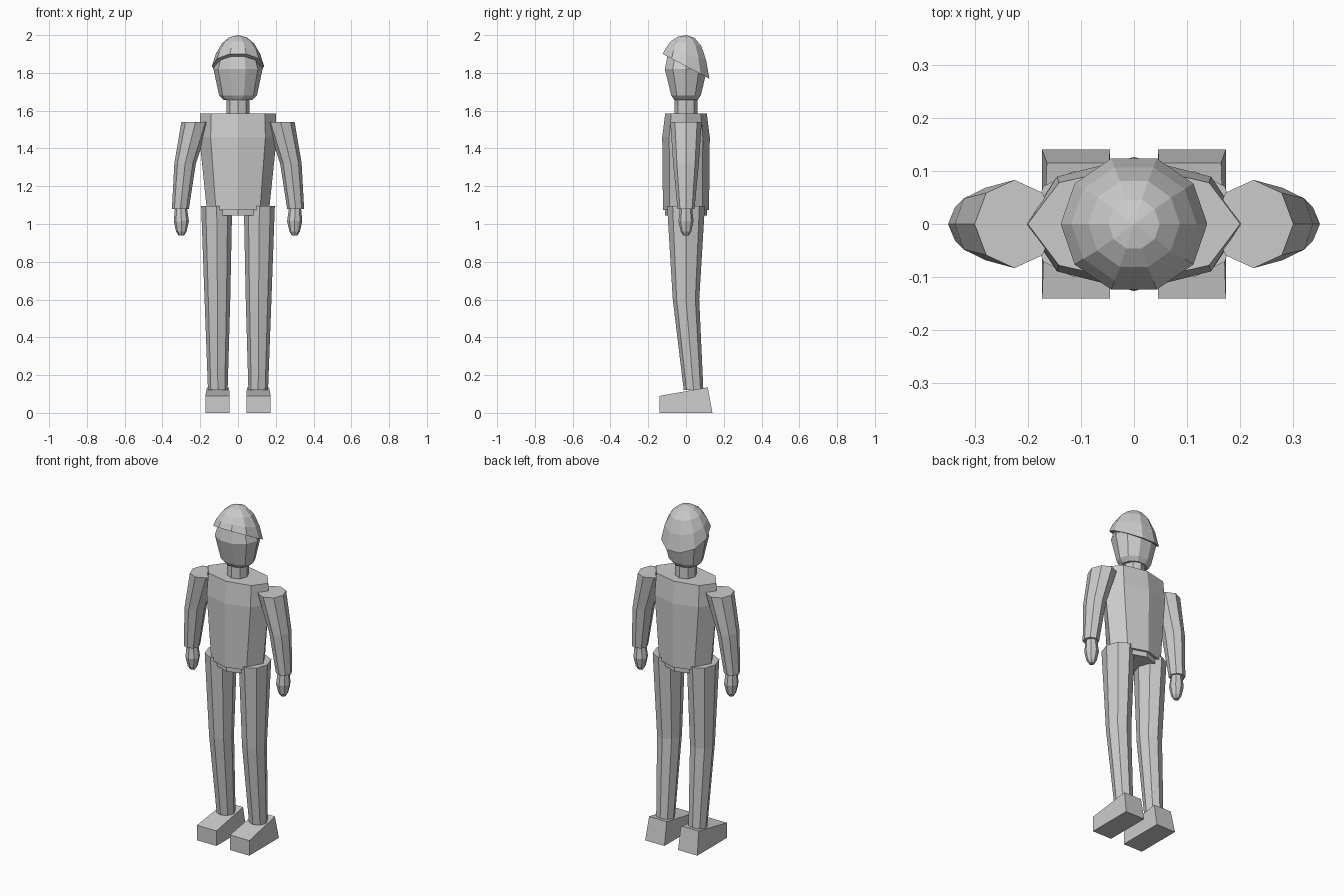
import bpy, bmesh, math

cube = bpy.data.objects.get("Cube")
if cube:
    bpy.data.objects.remove(cube)

grey = bpy.data.materials.new("light grey")
grey.use_nodes = True
COLOUR = (0.6, 0.6, 0.6, 1)
grey.diffuse_color = COLOUR
grey.node_tree.nodes["Principled BSDF"].inputs["Base Color"].default_value = COLOUR


def finish(name, bm):
    bmesh.ops.recalc_face_normals(bm, faces=bm.faces)
    mesh = bpy.data.meshes.new(name)
    bm.to_mesh(mesh)
    bm.free()
    mesh.materials.append(grey)
    obj = bpy.data.objects.new(name, mesh)
    bpy.context.collection.objects.link(obj)
    return obj


def loft(name, rings, sides=8):
    """Skin elliptical rings (cx, cy, z, rx, ry, slope) and cap both ends."""
    bm = bmesh.new()
    loops = []
    for cx, cy, z, rx, ry, *slope in rings:
        tilt = slope[0] if slope else 0
        loop = []
        for i in range(sides):
            a = math.tau * i / sides
            y = ry * math.sin(a)
            loop.append(bm.verts.new((cx + rx * math.cos(a), cy + y, z - tilt * y)))
        loops.append(loop)
    for low, high in zip(loops, loops[1:]):
        for i in range(sides):
            j = (i + 1) % sides
            bm.faces.new((low[i], low[j], high[j], high[i]))
    bm.faces.new(loops[0])
    bm.faces.new(loops[-1])
    bmesh.ops.remove_doubles(bm, verts=bm.verts, dist=0.0005)
    return finish(name, bm)


def foot(name, side):
    """Wedge shoe: side profile extruded across x, narrower at the heel top."""
    bm = bmesh.new()
    profile = [(-0.14, 0), (0.14, 0), (0.115, 0.135), (-0.14, 0.09)]
    inner = [bm.verts.new((side * 0.045, y, z)) for y, z in profile]
    outer = [bm.verts.new((side * 0.173, y, z)) for y, z in profile]
    outer[2].co.x = side * 0.164
    inner[2].co.x = side * 0.047
    for i in range(4):
        j = (i + 1) % 4
        bm.faces.new((inner[i], inner[j], outer[j], outer[i]))
    bm.faces.new(inner)
    bm.faces.new(outer)
    finish(name, bm)


# Torso and pelvis
loft("torso", [(0, 0, 1.075, 0.165, 0.122), (0, 0, 1.46, 0.205, 0.126),
               (0, 0, 1.585, 0.2, 0.11)])
loft("pelvis", [(0, 0, 1.045, 0.13, 0.11), (0, 0, 1.1, 0.14, 0.11)])

# Neck, head and cap
loft("neck", [(0, 0, 1.57, 0.06, 0.06), (0, 0, 1.67, 0.06, 0.06)])
loft("head", [(0, 0, 1.657, 0.075, 0.065), (0, 0, 1.68, 0.1, 0.082),
              (0, 0, 1.82, 0.13, 0.118), (0, 0, 1.89, 0.1, 0.095, 0.4)], 10)
loft("cap", [(0, 0, 1.835, 0.138, 0.13, 0.53), (0, 0, 1.9, 0.118, 0.112, 0.3),
             (0, 0, 1.955, 0.086, 0.085, 0.15), (0, 0, 1.988, 0.048, 0.048, 0.06),
             (0, 0, 2.0, 0, 0)], 10)

# Limbs on both sides
for label, s in (("left", 1), ("right", -1)):
    loft(label + "_arm", [(s * 0.305, 0, 1.08, 0.045, 0.045),
                          (s * 0.28, 0, 1.32, 0.057, 0.068),
                          (s * 0.225, 0, 1.54, 0.075, 0.083)])
    loft(label + "_hand", [(s * 0.3, 0, 0.94, 0.015, 0.015),
                           (s * 0.3, 0, 0.96, 0.028, 0.028),
                           (s * 0.3, 0, 1.015, 0.04, 0.04),
                           (s * 0.302, 0, 1.085, 0.032, 0.032)])
    loft(label + "_leg", [(s * 0.107, 0.04, 0.12, 0.052, 0.052),
                          (s * 0.109, 0, 0.6, 0.068, 0.07),
                          (s * 0.113, 0, 1.095, 0.082, 0.1)])
    foot(label + "_foot", s)
